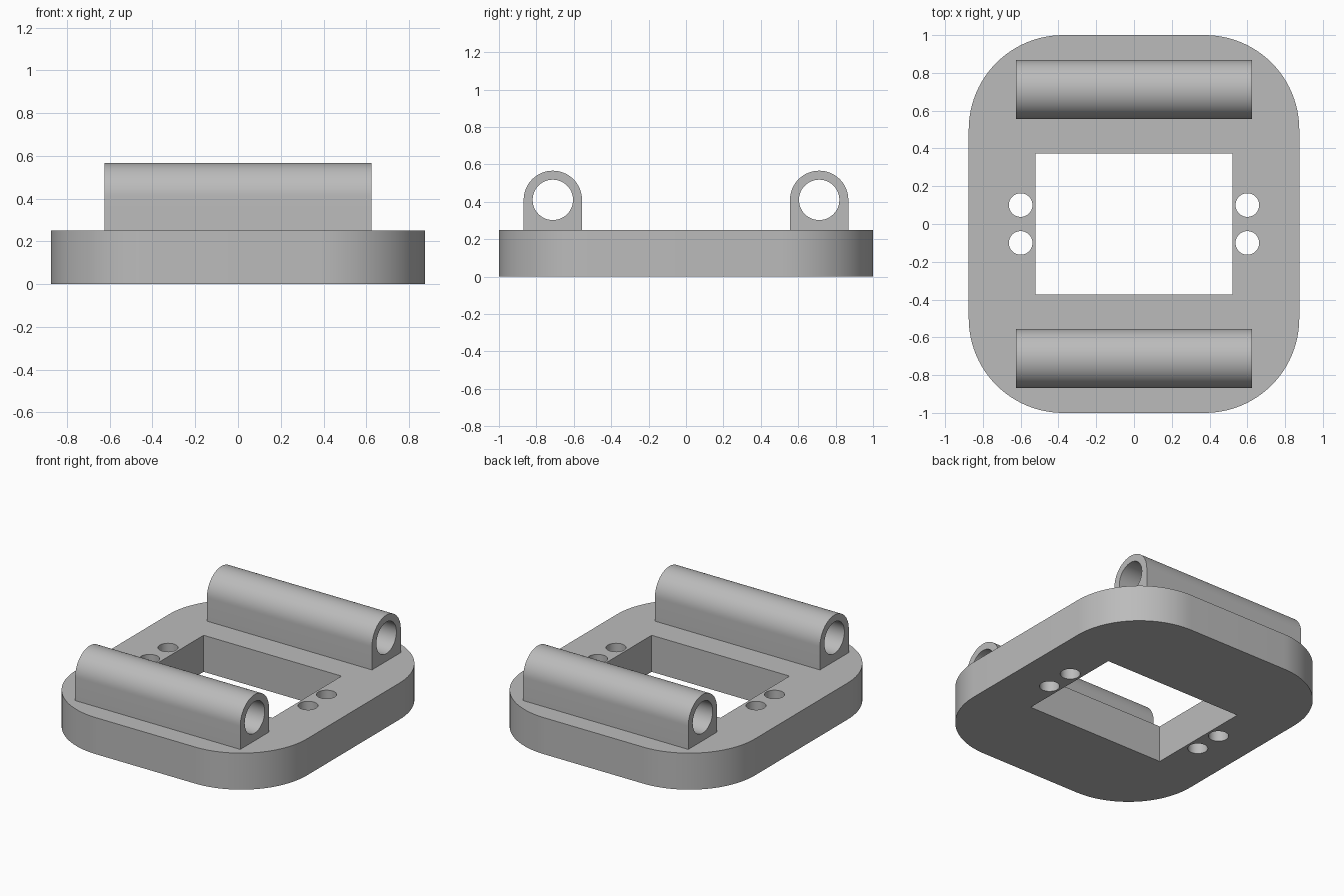
import bpy, bmesh, math
from mathutils import Matrix, Vector

cube = bpy.data.objects.get("Cube")
if cube:
    bpy.data.objects.remove(cube, do_unlink=True)

grey = bpy.data.materials.new("plain grey")
grey.use_nodes = True
colour = (0.5, 0.5, 0.5, 1)
grey.diffuse_color = colour
grey.node_tree.nodes["Principled BSDF"].inputs["Base Color"].default_value = colour


def arc(cx, cy, r, start, end, steps):
    """Points along an arc, angles in degrees, both ends included."""
    angles = [math.radians(start + (end - start) * i / steps) for i in range(steps + 1)]
    return [(cx + r * math.cos(a), cy + r * math.sin(a)) for a in angles]


def circle(cx, cy, r, steps=48):
    return arc(cx, cy, r, 0, 360, steps)[:-1]


def rectangle(hx, hy):
    return [(-hx, -hy), (hx, -hy), (hx, hy), (-hx, hy)]


def rounded_rectangle(hx, hy, r):
    points = []
    for i, (sx, sy) in enumerate([(1, 1), (-1, 1), (-1, -1), (1, -1)]):
        points += arc(sx * (hx - r), sy * (hy - r), r, 90 * i, 90 * i + 90, 24)
    return points


def extruded(name, loops, depth, matrix):
    """Fill an outline with its holes, extrude it along z and place it."""
    bm = bmesh.new()
    edges = []
    for loop in loops:
        verts = [bm.verts.new((x, y, 0)) for x, y in loop]
        edges += [bm.edges.new((a, b)) for a, b in zip(verts, verts[1:] + verts[:1])]
    bmesh.ops.triangle_fill(bm, edges=edges, use_beauty=True, normal=(0, 0, 1))
    result = bmesh.ops.extrude_face_region(bm, geom=bm.faces[:], use_keep_orig=True)
    top = [g for g in result["geom"] if isinstance(g, bmesh.types.BMVert)]
    bmesh.ops.translate(bm, verts=top, vec=(0, 0, depth))
    bmesh.ops.recalc_face_normals(bm, faces=bm.faces[:])
    bm.transform(matrix)
    mesh = bpy.data.meshes.new(name)
    bm.to_mesh(mesh)
    bm.free()
    mesh.materials.append(grey)
    obj = bpy.data.objects.new(name, mesh)
    bpy.context.collection.objects.link(obj)
    bpy.ops.object.select_all(action='DESELECT')
    obj.select_set(True)
    bpy.context.view_layer.objects.active = obj
    bpy.ops.object.shade_smooth_by_angle(angle=math.radians(30))
    return obj


# Base plate with its window and four bolt holes
plate_height = 0.25
bolt_holes = [circle(x, y, 0.0625) for x in (-0.6, 0.6) for y in (-0.1, 0.1)]
outline = rounded_rectangle(0.875, 1, 0.5)
extruded("base_plate", [outline, rectangle(0.522, 0.374)] + bolt_holes,
         plate_height, Matrix.Identity(4))

# Strap tubes: an arched section with a round bore, run along x
radius, bore, centre_z, half_length = 0.156, 0.108, 0.41, 0.625
section = [(-radius, plate_height), (radius, plate_height)]
section += arc(0, centre_z, radius, 0, 180, 32)
for name, y in (("front_tube", -0.712), ("back_tube", 0.712)):
    # Section x becomes y, section y becomes z, depth becomes x
    axes = Matrix(((0, 0, 1), (1, 0, 0), (0, 1, 0))).to_4x4()
    place = Matrix.Translation(Vector((-half_length, y, 0))) @ axes
    extruded(name, [section, circle(0, centre_z, bore)], 2 * half_length, place)
